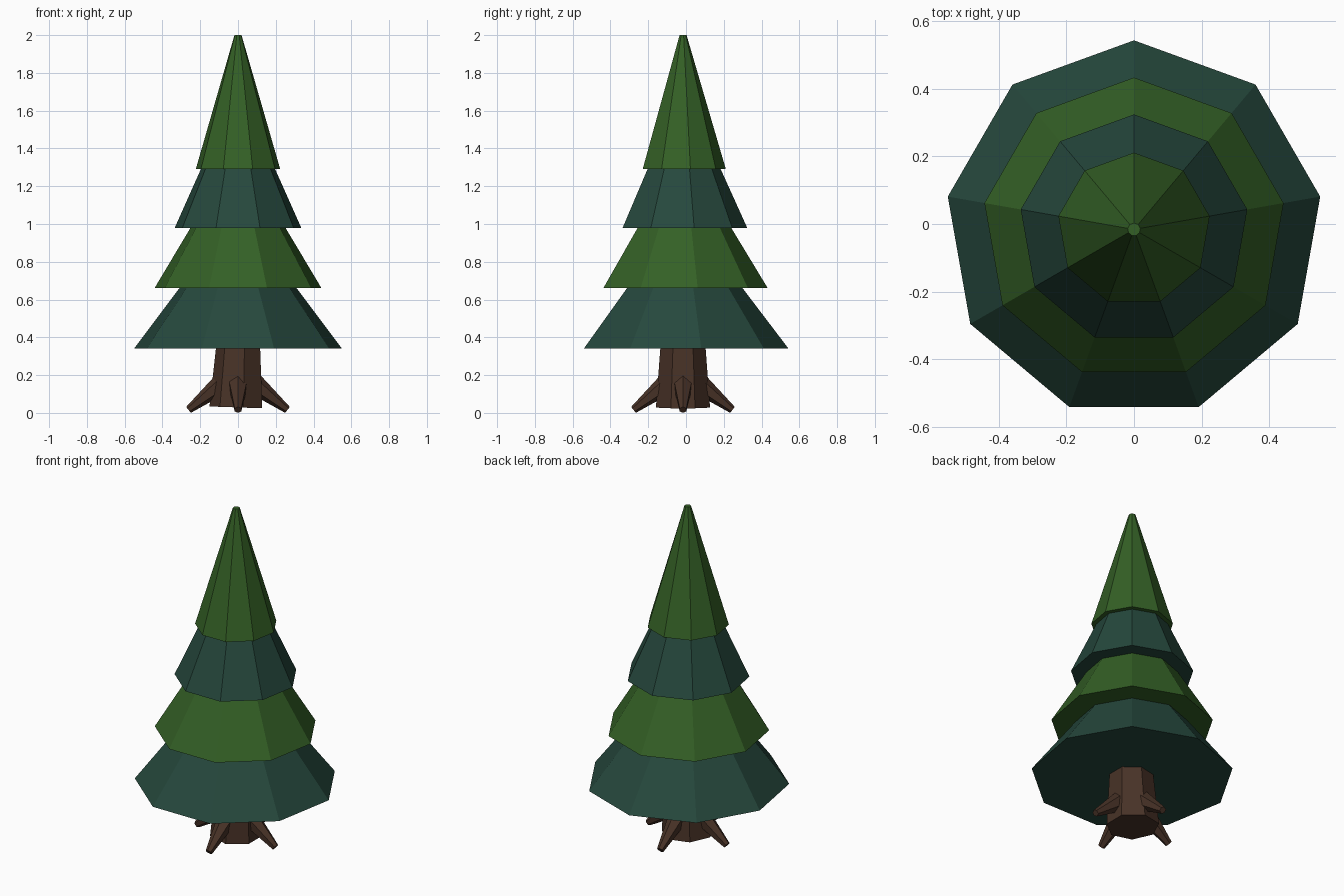
import bpy, bmesh, math
from mathutils import Vector, Matrix

if "Cube" in bpy.data.objects:
    bpy.data.objects.remove(bpy.data.objects["Cube"])

CY = -0.016  # y of the tree axis


def material(name, rgb):
    m = bpy.data.materials.new(name)
    m.diffuse_color = (*rgb, 1.0)
    m.use_nodes = True
    m.node_tree.nodes["Principled BSDF"].inputs["Base Color"].default_value = m.diffuse_color
    return m


pine = material("pine_green", (0.034, 0.117, 0.019))
teal = material("dark_teal", (0.019, 0.065, 0.046))
bark = material("bark_brown", (0.065, 0.032, 0.020))


def frustum(name, sides, p0, p1, r0, r1, mat, up=Vector((0, 1, 0))):
    """Flat-faced tapered prism from p0 to p1, first corner pointing along up."""
    p0, p1 = Vector(p0), Vector(p1)
    axis = (p1 - p0).normalized()
    u = (up - axis * up.dot(axis)).normalized()
    v = axis.cross(u)
    bm = bmesh.new()
    rings = []
    for p, r in ((p0, r0), (p1, r1)):
        ring = []
        for i in range(sides):
            a = 2 * math.pi * i / sides
            ring.append(bm.verts.new(p + r * (u * math.cos(a) + v * math.sin(a))))
        rings.append(ring)
    low, high = rings
    bm.faces.new(low[::-1])
    bm.faces.new(high)
    for i in range(sides):
        j = (i + 1) % sides
        bm.faces.new((low[i], low[j], high[j], high[i]))
    bmesh.ops.recalc_face_normals(bm, faces=bm.faces)
    mesh = bpy.data.meshes.new(name)
    bm.to_mesh(mesh)
    bm.free()
    mesh.materials.append(mat)
    obj = bpy.data.objects.new(name, mesh)
    bpy.context.collection.objects.link(obj)
    return obj


# Foliage: four nested nine-sided cones of equal height
tiers = [(0.34, 0.559, teal), (0.66, 0.449, pine), (0.98, 0.340, teal), (1.29, 0.227, pine)]
for n, (z, r, mat) in enumerate(tiers, 1):
    frustum(f"foliage_tier_{n}", 9, (0, CY, z), (0, CY, z + 0.71), r, 0.019, mat)

# Trunk: seven-sided, leaning slightly to the right
frustum("trunk", 7, (-0.004, CY, 0.029), (0.012, CY, 0.50), 0.147, 0.111, bark,
        up=Vector((-1, 0, 0)))

# Roots: four tapered pegs spreading down and outwards
for n in range(4):
    rot = Matrix.Rotation(n * math.pi / 2, 3, 'Z')
    centre = Vector((0, CY, 0))
    start = centre + rot @ Vector((0.085, 0, 0.155))
    tip = centre + rot @ Vector((0.262, 0, 0.016))
    frustum(f"root_{n + 1}", 6, start, tip, 0.056, 0.020, bark, up=Vector((0, 0, 1)))
